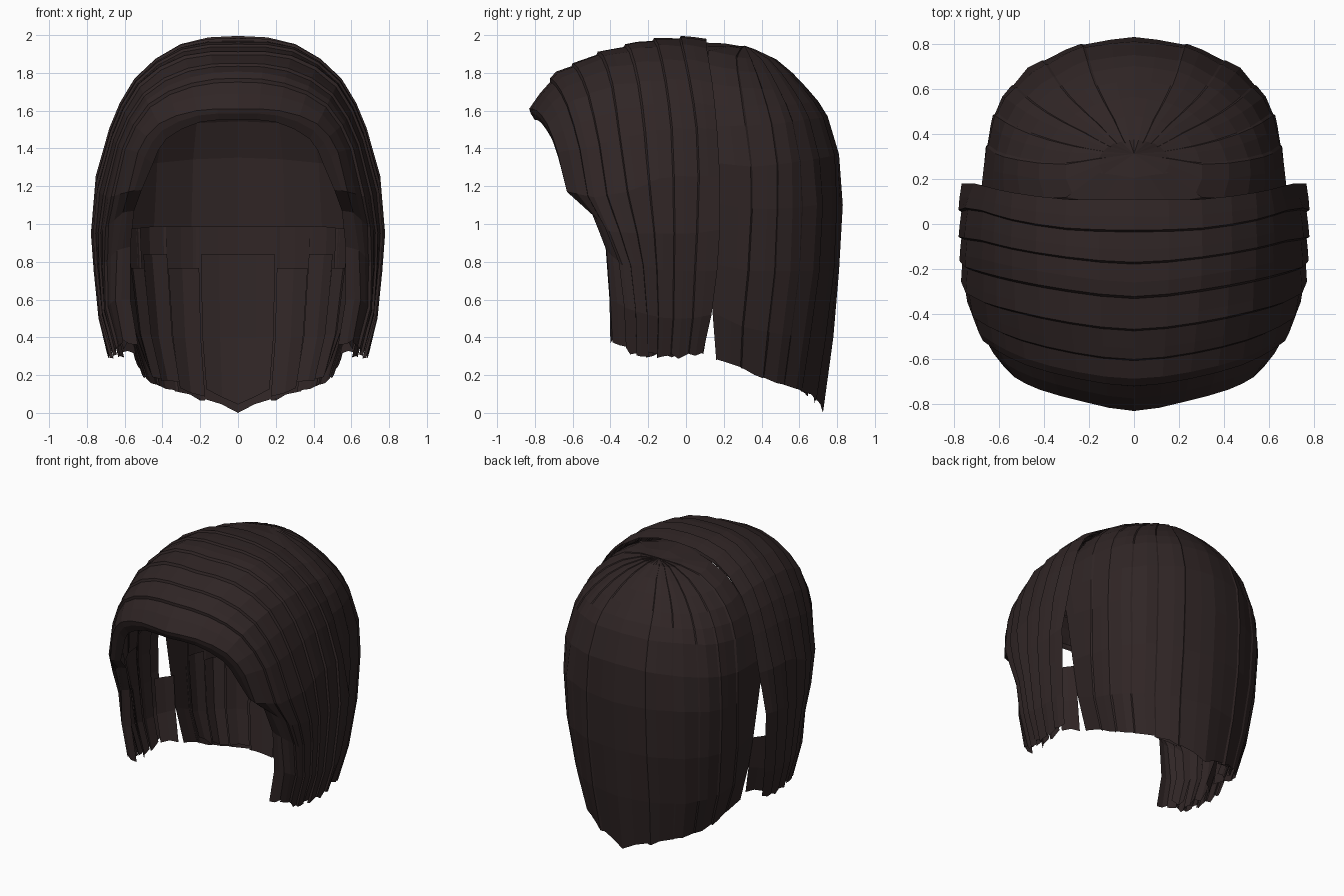
import bpy, bmesh, random
from mathutils import Vector

random.seed(4)
if "Cube" in bpy.data.objects:
    bpy.data.objects.remove(bpy.data.objects["Cube"], do_unlink=True)

# Single flat hair colour
hair = bpy.data.materials.new("dark_brown_hair")
hair.use_nodes = True
COLOUR = (0.029, 0.0185, 0.0185, 1)
hair.diffuse_color = COLOUR
bsdf = hair.node_tree.nodes["Principled BSDF"]
bsdf.inputs["Base Color"].default_value = COLOUR
bsdf.inputs["Roughness"].default_value = 0.8

# Front guides: each runs from the parting, over the side, to the tip
FRONT_EDGE = [
    [(0, -.80, 1.55), (.2, -.77, 1.54), (.38, -.71, 1.45), (.45, -.66, 1.32), (.51, -.61, 1.18),
     (.55, -.49, 1.07), (.57, -.42, .88), (.57, -.40, .6), (.53, -.40, .36)],
    [(0, -.83, 1.61), (.22, -.79, 1.60), (.42, -.735, 1.53), (.53, -.68, 1.38), (.58, -.63, 1.17),
     (.61, -.50, 1.06), (.64, -.42, .86), (.65, -.40, .6), (.61, -.39, .38)],
    [(0, -.68, 1.80), (.25, -.65, 1.77), (.48, -.59, 1.65), (.62, -.52, 1.4), (.68, -.48, 1.14),
     (.71, -.40, .96), (.71, -.33, .78), (.70, -.30, .55), (.64, -.29, .31)],
]
FRONT_TOP = [
    [(0, -.46, 1.90), (.28, -.43, 1.88), (.52, -.38, 1.73), (.66, -.34, 1.45), (.735, -.30, 1.17),
     (.755, -.25, .95), (.745, -.22, .78), (.72, -.20, .52), (.66, -.20, .30)],
    [(0, -.22, 1.965), (.3, -.19, 1.935), (.54, -.15, 1.755), (.67, -.12, 1.5), (.74, -.11, 1.25),
     (.765, -.10, .95), (.75, -.10, .75), (.725, -.10, .5), (.67, -.11, .28)],
    [(0, -.04, 1.982), (.3, -.03, 1.94), (.54, .01, 1.76), (.67, .05, 1.5), (.74, .06, 1.25),
     (.765, .05, .95), (.75, .04, .75), (.725, .03, .5), (.68, .01, .30)],
    [(0, .11, 1.98), (.3, .11, 1.93), (.54, .14, 1.745), (.65, .165, 1.5), (.71, .18, 1.25),
     (.765, .18, .97), (.75, .165, .75), (.72, .135, .52), (.67, .09, .31)],
]
FRONT = FRONT_EDGE + FRONT_TOP

# Back guides: each fans out from the crown, from the back middle to behind the ear
CROWN = (0, .31, 1.938)
BACK_MIDDLE = [
    [CROWN, (0, .48, 1.87), (0, .64, 1.72), (0, .75, 1.57), (0, .81, 1.37),
     (0, .83, 1.1), (0, .81, .75), (0, .78, .4), (0, .725, 0)],
    [CROWN, (.1, .46, 1.87), (.19, .61, 1.72), (.23, .72, 1.56), (.25, .78, 1.36),
     (.26, .79, 1.1), (.26, .775, .75), (.25, .73, .4), (.22, .68, .07)],
    [CROWN, (.18, .43, 1.865), (.33, .54, 1.71), (.41, .62, 1.55), (.45, .67, 1.34),
     (.47, .69, 1.1), (.46, .67, .75), (.43, .62, .4), (.38, .58, .12)],
    [CROWN, (.25, .37, 1.865), (.44, .44, 1.71), (.55, .50, 1.53), (.60, .53, 1.32),
     (.61, .53, 1.08), (.59, .52, .75), (.55, .48, .42), (.48, .45, .17)],
]
BACK_SIDE = [
    [CROWN, (.30, .28, 1.88), (.51, .30, 1.72), (.61, .33, 1.52), (.645, .36, 1.3),
     (.65, .36, 1.08), (.64, .34, .75), (.59, .31, .45), (.52, .30, .23)],
    [CROWN, (.30, .12, 1.915), (.52, .13, 1.735), (.63, .14, 1.51), (.68, .16, 1.32),
     (.67, .19, 1.1), (.64, .19, .78), (.60, .165, .52), (.545, .165, .28)],
    [CROWN, (0, .06, 1.962), (.38, .0, 1.84), (.59, .0, 1.58), (.67, .03, 1.36),
     (.68, .12, 1.15), (.64, .14, .78), (.60, .14, .54), (.545, .16, .28)],
]
BACK = BACK_MIDDLE + BACK_SIDE


def along(guide, v):
    """Smooth point on one guide (Catmull-Rom), mirrored at the parting."""
    j = min(int(v), len(guide) - 2)
    t = v - j
    p1, p2 = Vector(guide[j]), Vector(guide[j + 1])
    p0 = Vector(guide[j - 1]) if j else Vector((-p2.x, p2.y, p2.z))
    p3 = Vector(guide[j + 2]) if j + 2 < len(guide) else 2 * p2 - p1
    return (p1 + 0.5 * t * (p2 - p0 + t * (2 * p0 - 5 * p1 + 4 * p2 - p3
                                           + t * (3 * (p1 - p2) + p3 - p0))))


def sample(guides, u, v):
    """Point on the surface spanned by the guides."""
    u = max(0, min(u, len(guides) - 1))
    i = min(int(u), len(guides) - 2)
    return along(guides[i], v).lerp(along(guides[i + 1], v), u - i)


def lock(name, guides, columns, rows, ragged=0.03):
    """Mirrored strip of hair; columns are (u, lift) pairs, rows are v values."""
    bm = bmesh.new()
    grid = []
    for v in rows:
        line = []
        for u, lift in columns:
            p = sample(guides, u, v)
            out = Vector((p.x, p.y - 0.1, max(0, p.z - 1))).normalized()
            p += out * lift
            p.x = max(0, p.x)
            if v == rows[-1]:
                p.z = max(0, p.z + random.uniform(-.3, 1) * ragged)
            line.append(bm.verts.new(p))
        grid.append(line)
    for a, b in zip(grid, grid[1:]):
        for k in range(len(columns) - 1):
            bm.faces.new((a[k], a[k + 1], b[k + 1], b[k]))
    bmesh.ops.remove_doubles(bm, verts=bm.verts, dist=0.001)
    bmesh.ops.recalc_face_normals(bm, faces=bm.faces)
    # Point the strip outwards
    if sum(f.normal.dot(f.calc_center_median() - Vector((0, .1, 1))) for f in bm.faces) < 0:
        bmesh.ops.reverse_faces(bm, faces=bm.faces)
    mesh = bpy.data.meshes.new(name)
    bm.to_mesh(mesh)
    bm.free()
    mesh.materials.append(hair)
    ob = bpy.data.objects.new(name, mesh)
    bpy.context.collection.objects.link(ob)
    mirror = ob.modifiers.new("Mirror", 'MIRROR')
    mirror.use_clip = True


def layered(lo, hi, lift):
    """Columns with a tucked front lip and a flat rear edge under the next lock."""
    return [(lo, -0.006), (lo + 0.1, lift), ((lo + hi) / 2, lift * 0.7), (hi + 0.12, 0)]


FULL = [0, .5, 1, 1.5, 2, 2.5, 3, 4, 5, 6, 7, 8]

# Rolled fringe edge
lock("fringe_roll", FRONT, [(0, 0), (.5, .008), (1, 0), (1.2, 0)], FULL)

# Overlapping locks from the parting down each side
bounds = [1, 1.7, 2.3, 2.9, 3.5, 4.2, 5, 6]
for i, (lo, hi) in enumerate(zip(bounds, bounds[1:])):
    cols = [(1, 0), (1.4, .006), (1.85, 0)] if i == 0 else layered(lo, hi, 0.014)
    lock(f"side_lock_{i + 1}", FRONT, cols, FULL)

# Back locks fanning from the crown
bounds = [0, .8, 1.6, 2.4, 3.2, 4, 5]
for i, (lo, hi) in enumerate(zip(bounds, bounds[1:])):
    cols = [(0, 0), (.4, .004), (.92, 0)] if i == 0 else layered(lo, hi, 0.006)
    lock(f"back_lock_{i + 1}", BACK, cols, FULL, 0.02)

# Hair joining the crown to the underside of the side locks
lock("crown_bridge", BACK, [(5, 0), (5.5, 0), (6, 0)], FULL, 0)

# Inner layers: a cap ending at mid height and short strands below it
lock("inner_cap", BACK, [(u, -.04) for u in (0, 1, 2, 3, 4)], [2, 3, 4, 5.35], 0)
for i in range(5):
    u = i * 0.85
    lock(f"inner_back_strand_{i + 1}", BACK,
         [(u, -.05), (u + .4, -.035), (u + .8, -.04)], [5.75 + .2 * (i % 2), 7, 7.9], 0.04)
for i in range(3):
    u = 1.5 + i * 1.1
    lock(f"inner_side_strand_{i + 1}", FRONT,
         [(u, -.055), (u + .5, -.04), (u + 1.05, -.05)], [4.3 + .3 * (i % 2), 5, 6, 7, 8], 0.04)
lock("inner_rear_strand", FRONT, [(5, -.05), (5.5, -.09), (6, -.13)], [6, 7, 8], 0.03)
